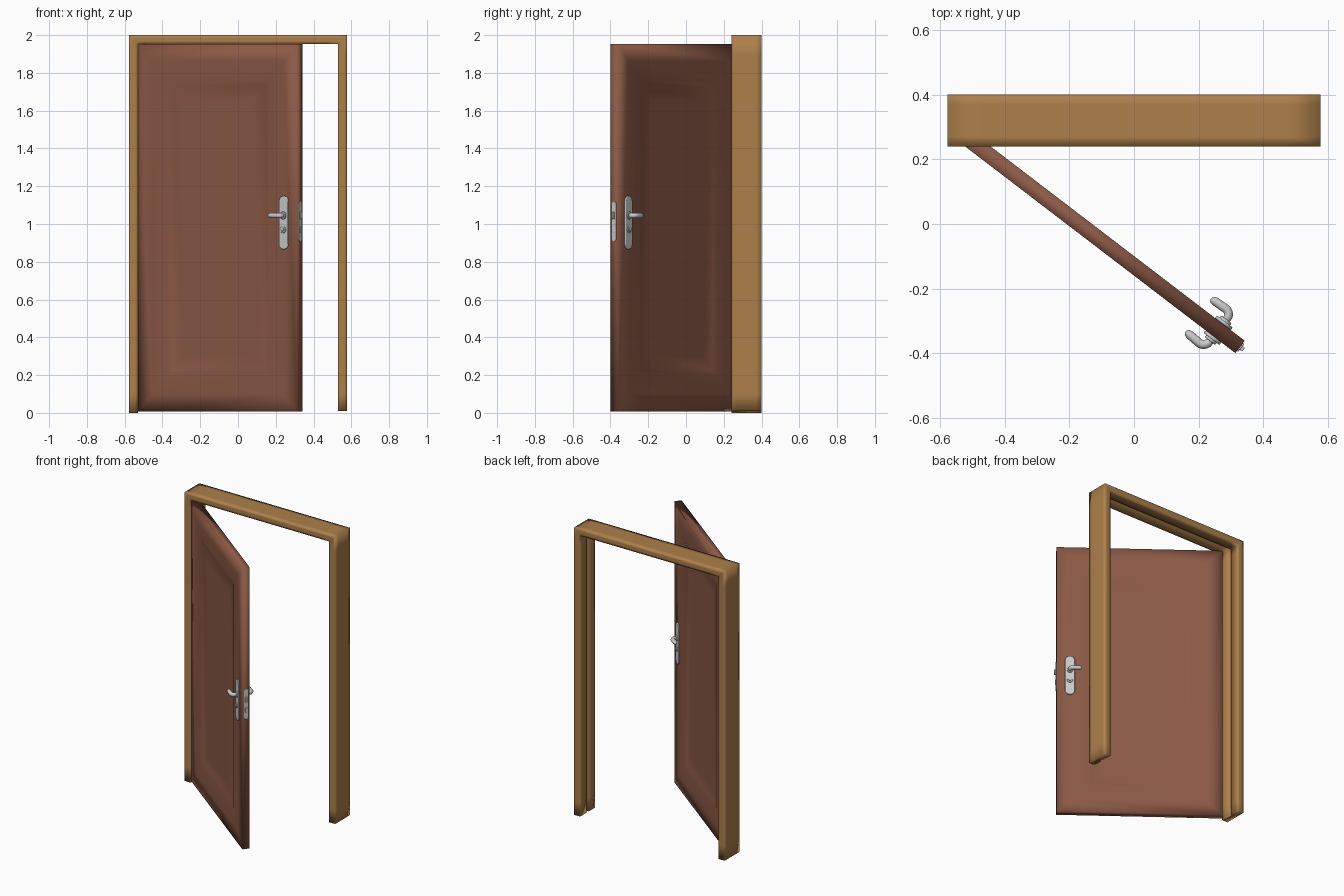
import bpy, bmesh
from math import sin, cos, pi, radians
from mathutils import Matrix, Vector

if "Cube" in bpy.data.objects:
    bpy.data.objects.remove(bpy.data.objects["Cube"])


def material(name, rgb):
    m = bpy.data.materials.new(name)
    m.diffuse_color = (*rgb, 1)
    m.use_nodes = True
    m.node_tree.nodes["Principled BSDF"].inputs["Base Color"].default_value = m.diffuse_color
    return m


FRAME_WOOD = material("frame_wood", (0.42, 0.215, 0.07))
DOOR_WOOD = material("door_wood", (0.26, 0.10, 0.06))
# Open door: local x runs from hinge to free edge, local y from front face to back face
SWING = Matrix.Translation((-0.529, 0.245, 0)) @ Matrix.Rotation(radians(-37.4), 4, 'Z')
WIDTH, THICK, BOTTOM, TOP = 1.06, 0.048, 0.008, 1.953


def finish(bm, name, mat=None, matrix=None, angle=None, bevel=0):
    bmesh.ops.recalc_face_normals(bm, faces=bm.faces[:])
    me = bpy.data.meshes.new(name)
    bm.to_mesh(me)
    bm.free()
    ob = bpy.data.objects.new(name, me)
    bpy.context.collection.objects.link(ob)
    if mat:
        me.materials.append(mat)
    if matrix:
        ob.matrix_world = matrix
    if bevel:
        b = ob.modifiers.new("bevel", 'BEVEL')
        b.width, b.segments, b.limit_method = bevel, 3, 'ANGLE'
    for p in me.polygons:
        p.use_smooth = True
    if angle:
        bpy.ops.object.select_all(action='DESELECT')
        ob.select_set(True)
        bpy.context.view_layer.objects.active = ob
        bpy.ops.object.shade_smooth_by_angle(angle=radians(angle))
    return ob


# Frame: one profile (inward offset, depth) swept up, across and down with mitred corners
def build_frame():
    profile = [(0, 0.24), (0.015, 0.24), (0.031, 0.24), (0.046, 0.24), (0.046, 0.26),
               (0.046, 0.305), (0.036, 0.308), (0.036, 0.328), (0.046, 0.331),
               (0.046, 0.38), (0.046, 0.40), (0.031, 0.40), (0.015, 0.40), (0, 0.40),
               (0, 0.37), (0, 0.27)]
    w, h = 0.5765, 2.0
    stations = [lambda u: (-w + u, 0), lambda u: (-w + u, 0.1), lambda u: (-w + u, h - 0.1),
                lambda u: (-w + u, h - u), lambda u: (-w + 0.1, h - u),
                lambda u: (w - 0.1, h - u), lambda u: (w - u, h - u),
                lambda u: (w - u, h - 0.1), lambda u: (w - u, 0.1), lambda u: (w - u, 0.01)]
    bm = bmesh.new()
    rings = []
    for st in stations:
        rings.append([bm.verts.new((st(u)[0], y, st(u)[1])) for u, y in profile])
    n = len(profile)
    for a, b in zip(rings, rings[1:]):
        for i in range(n):
            bm.faces.new((a[i], a[(i + 1) % n], b[(i + 1) % n], b[i]))
    bm.faces.new(rings[0])
    bm.faces.new(rings[-1])
    finish(bm, "door_frame", FRAME_WOOD)


# Door leaf: nested rectangles on each face give a soft border and a sunken panel
def build_leaf():
    steps = [(0, 0), (0.09, 0), (0.19, 0), (0.22, 0.012), (0.30, 0.012)]
    bm = bmesh.new()
    outer = []
    for side in (-1, 1):
        loops = []
        for inset, sink in steps:
            y = THICK / 2 + side * (THICK / 2 - sink)
            x0, x1, z0, z1 = inset, WIDTH - inset, BOTTOM + inset, TOP - inset
            loops.append([bm.verts.new((x, y, z)) for x, z in
                          ((x0, z0), (x1, z0), (x1, z1), (x0, z1))])
        for a, b in zip(loops, loops[1:]):
            for i in range(4):
                j = (i + 1) % 4
                bm.faces.new((a[i], a[j], b[j], b[i]))
        bm.faces.new(loops[-1])
        outer.append(loops[0])
    for i in range(4):
        j = (i + 1) % 4
        bm.faces.new((outer[0][i], outer[0][j], outer[1][j], outer[1][i]))
    finish(bm, "door_leaf", DOOR_WOOD, SWING)


# Stadium plate standing on the plane spanned by local axis u and z, extruded along n
def plate(name, centre, u, n, width, height, depth, bevel):
    r, half = width / 2, height / 2 - width / 2
    bm = bmesh.new()
    pts = []
    for end, start in ((1, 0), (-1, pi)):
        for k in range(13):
            a = start + pi * k / 12
            pts.append(Vector(centre) + Vector(u) * r * cos(a) + Vector((0, 0, end * half + r * sin(a))))
    low = [bm.verts.new(p) for p in pts]
    bmesh.ops.remove_doubles(bm, verts=low, dist=1e-5)
    low = list(bm.verts)
    f = bm.faces.new(low)
    ext = bmesh.ops.extrude_face_region(bm, geom=[f])
    top = [v for v in ext["geom"] if isinstance(v, bmesh.types.BMVert)]
    bmesh.ops.translate(bm, verts=top, vec=Vector(n) * depth)
    if f.is_valid is False or len([e for e in bm.edges if e.is_boundary]):
        bmesh.ops.holes_fill(bm, edges=[e for e in bm.edges if e.is_boundary])
    finish(bm, name, None, SWING, 40, bevel)


# Lever: rounded path with a domed tip
def lever(name, side):
    x, z, reach, bend = 0.975, 1.045, 0.043, 0.022
    path = [(0, 0, 1), (0, reach - bend, 1)]
    path += [(-bend + bend * cos(a), reach - bend + bend * sin(a), 1.1)
             for a in (pi * k / 12 for k in range(1, 7))]
    path += [(-0.06, reach - 0.002, 1.1), (-0.070, reach - 0.003, 0.92),
             (-0.075, reach - 0.004, 0.6), (-0.077, reach - 0.004, 0.05)]
    cu = bpy.data.curves.new(name, 'CURVE')
    cu.dimensions = '3D'
    cu.bevel_depth, cu.bevel_resolution, cu.use_fill_caps = 0.0125, 4, True
    sp = cu.splines.new('POLY')
    sp.points.add(len(path) - 1)
    for p, (dx, out, rad) in zip(sp.points, path):
        p.co = (x + dx, THICK / 2 + side * (THICK / 2 + out), z, 1)
        p.radius = rad
    sp.use_smooth = True
    ob = bpy.data.objects.new(name, cu)
    ob.matrix_world = SWING
    bpy.context.collection.objects.link(ob)


build_frame()
build_leaf()

# Handle sets on both faces
for side, tag in ((-1, "front"), (1, "back")):
    face = THICK / 2 + side * THICK / 2
    n, u = (0, side, 0), (1, 0, 0)
    plate(tag + "_handle_plate", (0.975, face, 1.007), u, n, 0.062, 0.284, 0.010, 0.004)
    plate(tag + "_handle_collar", (0.975, face, 1.045), u, n, 0.040, 0.040, 0.018, 0.003)
    plate(tag + "_lock_ring", (0.975, face, 0.970), u, n, 0.036, 0.036, 0.015, 0.003)
    plate(tag + "_lock_core", (0.975, face, 0.970), u, n, 0.018, 0.018, 0.020, 0.002)
    lever(tag + "_lever", side)

# Latch plate and bolts on the free edge
mid = THICK / 2
plate("latch_plate", (WIDTH, mid, 1.013), (0, 1, 0), (1, 0, 0), 0.030, 0.212, 0.005, 0.002)
for name, z, out in (("latch_bolt", 1.045, 0.014), ("dead_bolt", 0.97, 0.008)):
    bm = bmesh.new()
    bmesh.ops.create_cube(bm, size=1)
    bmesh.ops.transform(bm, verts=bm.verts[:], matrix=Matrix.Translation((WIDTH + out / 2, mid, z))
                        @ Matrix.Diagonal((out, 0.014, 0.035, 1)))
    finish(bm, name, None, SWING, 40, 0.002)
